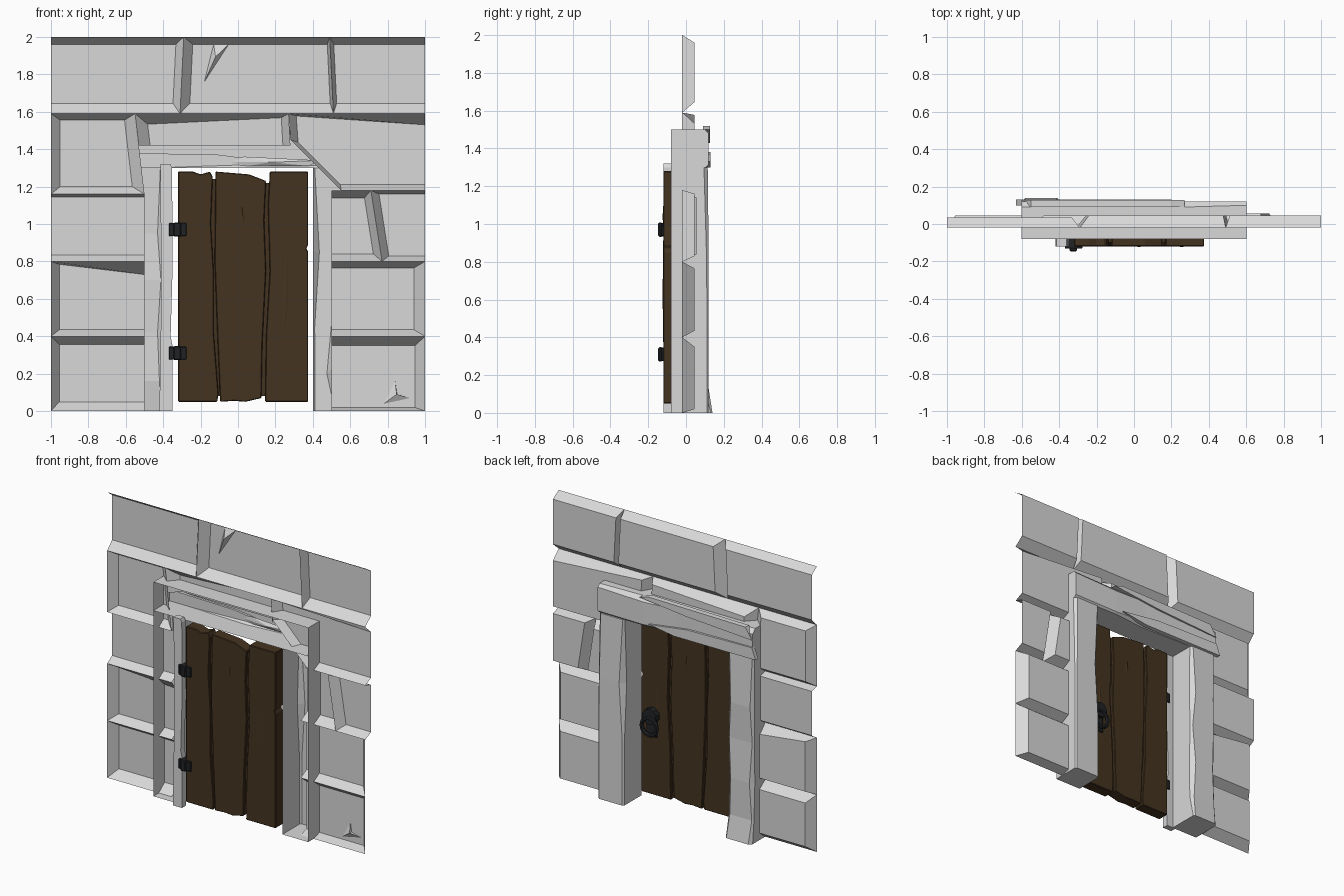
import bpy, bmesh
from mathutils import Vector
from mathutils.geometry import intersect_line_line

if "Cube" in bpy.data.objects:
    bpy.data.objects.remove(bpy.data.objects["Cube"])


def material(name, rgb):
    m = bpy.data.materials.new(name)
    m.use_nodes = True
    m.diffuse_color = (*rgb, 1)
    m.node_tree.nodes["Principled BSDF"].inputs["Base Color"].default_value = (*rgb, 1)
    return m


STONE = material("pale_stone", (0.69, 0.69, 0.69))
WOOD = material("dark_wood", (0.06, 0.034, 0.015))
IRON = material("black_iron", (0.014, 0.016, 0.018))


def finish(bm, name, mat, recalc=True):
    if recalc:
        bmesh.ops.recalc_face_normals(bm, faces=bm.faces[:])
    me = bpy.data.meshes.new(name)
    bm.to_mesh(me)
    bm.free()
    me.materials.append(mat)
    ob = bpy.data.objects.new(name, me)
    bpy.context.collection.objects.link(ob)
    return ob


def offset_corners(pts, bevels):
    """Move each edge of a clockwise outline inward by its bevel at start and end."""
    lines = []
    for i, (b0, b1) in enumerate(bevels):
        p, q = Vector(pts[i]), Vector(pts[(i + 1) % len(pts)])
        d = (q - p).normalized()
        n = Vector((d.y, -d.x))
        lines.append((p + n * b0, q + n * b1))
    out = []
    for i in range(len(pts)):
        (a, b), (c, d) = lines[i - 1], lines[i]
        hit = intersect_line_line(a.to_3d(), b.to_3d(), c.to_3d(), d.to_3d())
        out.append(hit[0].xy)
    return out


def stone(name, pts, bevels, rim=-0.02, face=0.045):
    """Open shell block: corners clockwise from top left, bevels top/right/bottom/left."""
    bm = bmesh.new()
    bevels = [b if isinstance(b, tuple) else (b, b) for b in bevels]
    inner = offset_corners(pts, bevels)
    o = [bm.verts.new((x, rim, z)) for x, z in pts]
    v = [bm.verts.new((p.x, face, p.y)) for p in inner]
    bm.faces.new(v)
    for i, b in enumerate(bevels):
        if max(b) > 0:
            j = (i + 1) % len(pts)
            bm.faces.new((o[i], o[j], v[j], v[i]))
    bmesh.ops.recalc_face_normals(bm, faces=bm.faces[:])
    bm.normal_update()
    bmesh.ops.reverse_faces(bm, faces=[f for f in bm.faces if f.normal.y < 0])
    return finish(bm, name, STONE, False)


def slab(name, pts, y0, y1, mat, bevel=0):
    """Flat outline in x and z given thickness along y."""
    bm = bmesh.new()
    f = bm.faces.new([bm.verts.new((x, y0, z)) for x, z in pts])
    r = bmesh.ops.extrude_face_region(bm, geom=[f])
    bmesh.ops.translate(bm, vec=(0, y1 - y0, 0),
                        verts=[g for g in r["geom"] if isinstance(g, bmesh.types.BMVert)])
    ob = finish(bm, name, mat)
    if bevel:
        mod = ob.modifiers.new("worn_edges", "BEVEL")
        mod.width, mod.segments = bevel, 1


def box(name, x, y, z, mat, bevel=0):
    slab(name, [(x[0], z[0]), (x[1], z[0]), (x[1], z[1]), (x[0], z[1])], *y, mat, bevel)


def shard(name, pts, y, dy, mat):
    """Shallow chip: a flat outline with one lifted point."""
    bm = bmesh.new()
    v = [bm.verts.new((x, y, z)) for x, z in pts]
    mid = sum((Vector(p) for p in pts), Vector((0, 0))) / len(pts)
    tip = bm.verts.new((mid.x, y + dy, mid.y))
    for i in range(len(v)):
        bm.faces.new((v[i - 1], v[i], tip))
    finish(bm, name, mat)


def beam(name, sections, lo, hi, front=-0.08, upright=True):
    """Trough open to the front, lofted through (position, lo chip, hi chip, back depth)."""
    bm = bmesh.new()
    rows = []
    for t, a, b, back in sections:
        prof = [(lo, front), (lo, back - a), (lo + a, back), (hi - b, back), (hi, back - b), (hi, front)]
        rows.append([bm.verts.new((w, y, t) if upright else (t, y, w)) for w, y in prof])
    for r, s in zip(rows, rows[1:]):
        for i in range(len(r) - 1):
            bm.faces.new((r[i], r[i + 1], s[i + 1], s[i]))
    bm.faces.new(rows[0])
    bm.faces.new(rows[-1])
    finish(bm, name, STONE)


# Top course of the wall
stone("top_stone_right", [(-1, 2), (-0.29, 2), (-0.31, 1.59), (-1, 1.59)], (0.04, 0.04, 0.055, 0), face=0.035)
stone("top_stone_middle", [(-0.29, 2), (0.49, 2), (0.51, 1.59), (-0.31, 1.59)], (0.04, 0.015, 0.055, 0.05))
stone("top_stone_left", [(0.49, 2), (1, 2), (1, 1.59), (0.51, 1.59)], (0.04, 0, 0.055, 0.02))

# Second course, framing the lintel
stone("upper_stone_right", [(-1, 1.59), (-0.55, 1.59), (-0.5, 1.16), (-1, 1.16)],
      (0.035, 0.06, 0.04, 0.05), face=0.035)
stone("over_lintel_stone", [(-0.55, 1.59), (0.27, 1.59), (0.28, 1.42), (-0.53, 1.42)], ((0.06, 0.02), 0.04, 0, 0.06))
stone("upper_stone_left", [(0.27, 1.59), (1, 1.59), (1, 1.18), (0.55, 1.18), (0.28, 1.45)],
      ((0.01, 0.06), 0, 0.03, 0.02, 0.04))

# Lower courses on the two sides of the doorway
stone("middle_stone_right", [(-1, 1.16), (-0.5, 1.16), (-0.5, 0.8), (-1, 0.8)], (0.015, 0, 0.035, 0), face=0.035)
stone("middle_stone_inner_left", [(0.5, 1.18), (0.71, 1.18), (0.77, 0.8), (0.5, 0.8)], (0.04, 0.04, 0.04, 0),
      face=0.055)
stone("middle_stone_outer_left", [(0.71, 1.18), (1, 1.18), (1, 0.8), (0.77, 0.8)], (0.02, 0, 0.03, 0.04))
stone("low_stone_right", [(-1, 0.8), (-0.5, 0.8), (-0.5, 0.4), (-1, 0.4)], ((0.01, 0.07), 0, 0.035, 0.045))
stone("low_stone_left", [(0.5, 0.8), (1, 0.8), (1, 0.4), (0.5, 0.4)], (0.035, 0.06, 0.035, 0))
stone("base_stone_right", [(-1, 0.4), (-0.5, 0.4), (-0.5, 0), (-1, 0)], (0.045, 0, 0.05, 0.045))
stone("base_stone_left", [(0.5, 0.4), (1, 0.4), (1, 0), (0.5, 0)], (0.05, 0.055, 0.02, 0))

# Chips in the wall
shard("top_chip", [(-0.18, 1.76), (-0.13, 1.96), (-0.05, 1.96)], 0.044, -0.03, STONE)
shard("base_chip", [(0.78, 0.04), (0.84, 0.16), (0.85, 0.09), (0.92, 0.07)], 0.044, -0.02, STONE)

# Door frame
beam("right_post", [(0, 0.02, 0.01, 0.14), (0.16, 0.01, 0.02, 0.115), (0.42, 0.025, 0.03, 0.12),
                    (0.7, 0.01, 0.012, 0.11), (0.95, 0.02, 0.03, 0.12), (1.3, 0.01, 0.015, 0.11)], -0.6, -0.4)
beam("left_post", [(0, 0.012, 0.01, 0.12), (0.45, 0.01, 0.008, 0.12), (0.85, 0.035, 0.012, 0.12),
                   (1.3, 0.01, 0.02, 0.115)], 0.4, 0.6)
beam("lintel", [(-0.6, 0.012, 0.03, 0.12), (-0.3, 0.02, 0.015, 0.115), (0, 0.03, 0.02, 0.115),
                (0.25, 0.012, 0.03, 0.12), (0.6, 0.015, 0.02, 0.12)], 1.3, 1.5, upright=False)
slab("lintel_upper_sliver", [(-0.6, 1.43), (-0.1, 1.46), (0.27, 1.5), (0.2, 1.52), (-0.55, 1.51)], 0.09, 0.128, STONE)
slab("lintel_lower_sliver", [(-0.63, 1.3), (-0.6, 1.38), (-0.1, 1.37), (0.2, 1.33), (0, 1.3)], 0.1, 0.13, STONE)
shard("lintel_chip", [(-0.03, 1.33), (0.03, 1.36), (0.44, 1.34), (0.38, 1.31), (0.05, 1.31)], 0.1, -0.015, STONE)
shard("post_chip", [(0.5, 0.47), (0.52, 0.2), (0.51, 0.04), (0.475, 0.2)], 0.115, -0.03, STONE)

# Upright strip carrying the hinges
slab("hinge_strip", [(-0.42, 0), (-0.35, 0), (-0.35, 0.35), (-0.36, 0.4), (-0.35, 0.75), (-0.352, 1.3),
                     (-0.362, 1.32), (-0.415, 1.32), (-0.41, 0.6)], -0.12, -0.078, STONE)

# Door planks with worn edges
planks = {
    "door_plank_right": [(-0.32, 0.05), (-0.11, 0.05), (-0.105, 0.1), (-0.13, 0.42), (-0.13, 0.75), (-0.145, 1),
                         (-0.135, 1.25), (-0.15, 1.28), (-0.2, 1.265), (-0.24, 1.28), (-0.32, 1.28)],
    "door_plank_middle": [(-0.095, 0.05), (-0.02, 0.055), (0.04, 0.05), (0.125, 0.07), (0.13, 0.35), (0.15, 0.75),
                          (0.14, 1.02), (0.15, 1.23), (0.06, 1.265), (-0.12, 1.28), (-0.125, 0.8), (-0.11, 0.4)],
    "door_plank_left": [(0.145, 0.05), (0.375, 0.05), (0.375, 0.85), (0.365, 0.87), (0.375, 0.89), (0.375, 1.28),
                        (0.17, 1.28), (0.16, 1.1), (0.17, 0.75), (0.15, 0.4)],
}
for name, pts in planks.items():
    slab(name, pts, -0.12, -0.04, WOOD, 0.004)
slab("door_gap_right", [(-0.13, 0.08), (-0.08, 0.08), (-0.1, 1.24), (-0.16, 1.24)], -0.1, -0.06, WOOD)
slab("door_gap_left", [(0.11, 0.08), (0.16, 0.08), (0.18, 1.22), (0.13, 1.22)], -0.1, -0.06, WOOD)

# Splits in the wood on both faces
for y, dy, side in ((-0.1202, -0.004, "front"), (-0.0398, 0.004, "back")):
    shard("long_split_" + side, [(0.265, 0.93), (0.27, 0.6), (0.245, 0.36), (0.24, 0.6)], y, dy, WOOD)
    shard("short_split_" + side, [(0.02, 1.1), (0.04, 1.04), (0.03, 0.98), (0.015, 1.03)], y, dy, WOOD)

# Hinges
for name, z in (("lower", 0.31), ("upper", 0.97)):
    box(name + "_hinge_leaf", (-0.37, -0.275), (-0.132, -0.07), (z - 0.035, z + 0.035), IRON, 0.004)
    box(name + "_hinge_knuckle", (-0.345, -0.305), (-0.147, -0.125), (z - 0.038, z + 0.038), IRON, 0.006)

# Ring handle on the back of the door
box("handle_plate", (0.24, 0.33), (-0.042, -0.025), (0.46, 0.63), IRON, 0.008)
bpy.ops.mesh.primitive_cylinder_add(vertices=10, radius=0.055, depth=0.045,
                                    location=(0.285, -0.02, 0.61), rotation=(1.5708, 0, 0))
bpy.context.object.name = "handle_boss"
bpy.context.object.data.materials.append(IRON)
bpy.ops.mesh.primitive_torus_add(major_segments=12, minor_segments=6, major_radius=0.06, minor_radius=0.014,
                                 location=(0.285, 0, 0.54), rotation=(1.5708, 0, 0))
bpy.context.object.name = "handle_ring"
bpy.context.object.data.materials.append(IRON)
